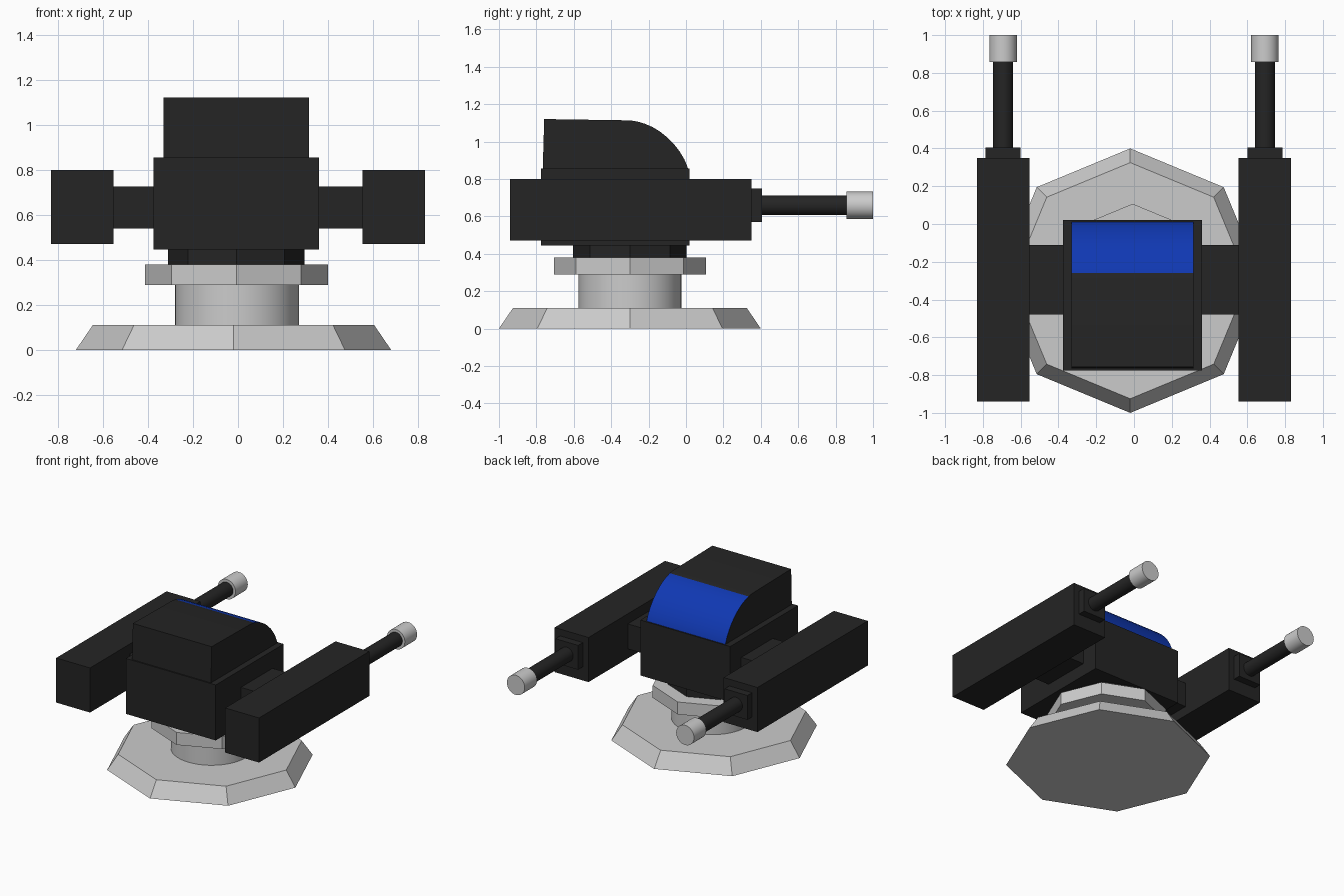
import bpy, bmesh, math

if "Cube" in bpy.data.objects:
    bpy.data.objects.remove(bpy.data.objects["Cube"])


def material(name, rgb):
    m = bpy.data.materials.new(name)
    m.diffuse_color = (*rgb, 1)
    m.use_nodes = True
    m.node_tree.nodes["Principled BSDF"].inputs["Base Color"].default_value = m.diffuse_color
    return m


DARK = material("dark_metal", (0.018, 0.018, 0.018))
BLUE = material("blue_glass", (0.005, 0.04, 0.45))


def finish(name, bm, mats=(), smooth=False):
    bmesh.ops.recalc_face_normals(bm, faces=bm.faces)
    me = bpy.data.meshes.new(name)
    bm.to_mesh(me)
    bm.free()
    ob = bpy.data.objects.new(name, me)
    bpy.context.collection.objects.link(ob)
    for m in mats:
        me.materials.append(m)
    if smooth:
        bpy.ops.object.select_all(action='DESELECT')
        ob.select_set(True)
        bpy.context.view_layer.objects.active = ob
        bpy.ops.object.shade_smooth_by_angle(angle=math.radians(30))
    return ob


def box(name, x, y, z, mats=(DARK,)):
    """Box from (min, max) pairs."""
    bm = bmesh.new()
    bmesh.ops.create_cube(bm, size=1)
    for v in bm.verts:
        v.co = [(a + b) / 2 + c * (b - a) for (a, b), c in zip((x, y, z), v.co)]
    return finish(name, bm, mats)


def drum(name, centre, r1, r2, lo, hi, sides, axis='Z', mats=(), smooth=False):
    """Cylinder or frustum from lo to hi; centre gives the other two axes."""
    bm = bmesh.new()
    bmesh.ops.create_cone(bm, cap_ends=True, segments=sides, radius1=r1, radius2=r2, depth=hi - lo)
    a, b = centre
    mid = (lo + hi) / 2
    for v in bm.verts:
        x, y, z = v.co
        v.co = (a + x, b + y, mid + z) if axis == 'Z' else (a + x, mid + z, b + y)
    return finish(name, bm, mats, smooth)


# Pedestal stack
drum("base_plate", (-0.02, -0.30), 0.70, 0.625, 0, 0.11, 8)
drum("pedestal_column", (-0.005, -0.30), 0.275, 0.275, 0.11, 0.29, 48, smooth=True)
drum("turntable", (-0.007, -0.30), 0.407, 0.407, 0.288, 0.38, 8)
drum("neck", (-0.007, -0.30), 0.303, 0.303, 0.38, 0.445, 8, mats=(DARK,))

# Main body
box("body", (-0.375, 0.36), (-0.775, 0.02), (0.445, 0.855))

# Cabin: side profile (y, z) extruded across x, with the curved window in blue
profile = [(-0.766, 0.85), (-0.758, 1.12), (-0.30, 1.113), (-0.26, 1.107), (-0.22, 1.095),
           (-0.18, 1.078), (-0.14, 1.054), (-0.10, 1.022), (-0.065, 0.987), (-0.035, 0.948),
           (-0.01, 0.907), (0.006, 0.87), (0.012, 0.85)]
bm = bmesh.new()
left, right = [[bm.verts.new((x, y, z)) for y, z in profile] for x in (-0.33, 0.315)]
bm.faces.new(left)
bm.faces.new(right)
n = len(profile)
for i in range(n):
    j = (i + 1) % n
    f = bm.faces.new((left[i], left[j], right[j], right[i]))
    f.material_index = 1 if 3 <= i < n - 1 else 0
finish("cabin", bm, (DARK, BLUE), smooth=True)

# Gun pods, one on each side
for side, s in (("left", -1), ("right", 1)):
    def span(a, b):
        return tuple(sorted((s * a, s * b)))
    box(side + "_arm", span(0.34, 0.57), (-0.48, -0.11), (0.54, 0.725))
    box(side + "_gun_pod", span(0.553, 0.83), (-0.94, 0.35), (0.47, 0.80))
    box(side + "_barrel_mount", span(0.60, 0.786), (0.34, 0.405), (0.57, 0.75))
    c = (s * 0.693, 0.659)
    drum(side + "_barrel", c, 0.053, 0.053, 0.40, 0.87, 32, 'Y', (DARK,), True)
    drum(side + "_muzzle", c, 0.073, 0.073, 0.857, 1.0, 32, 'Y', smooth=True)
